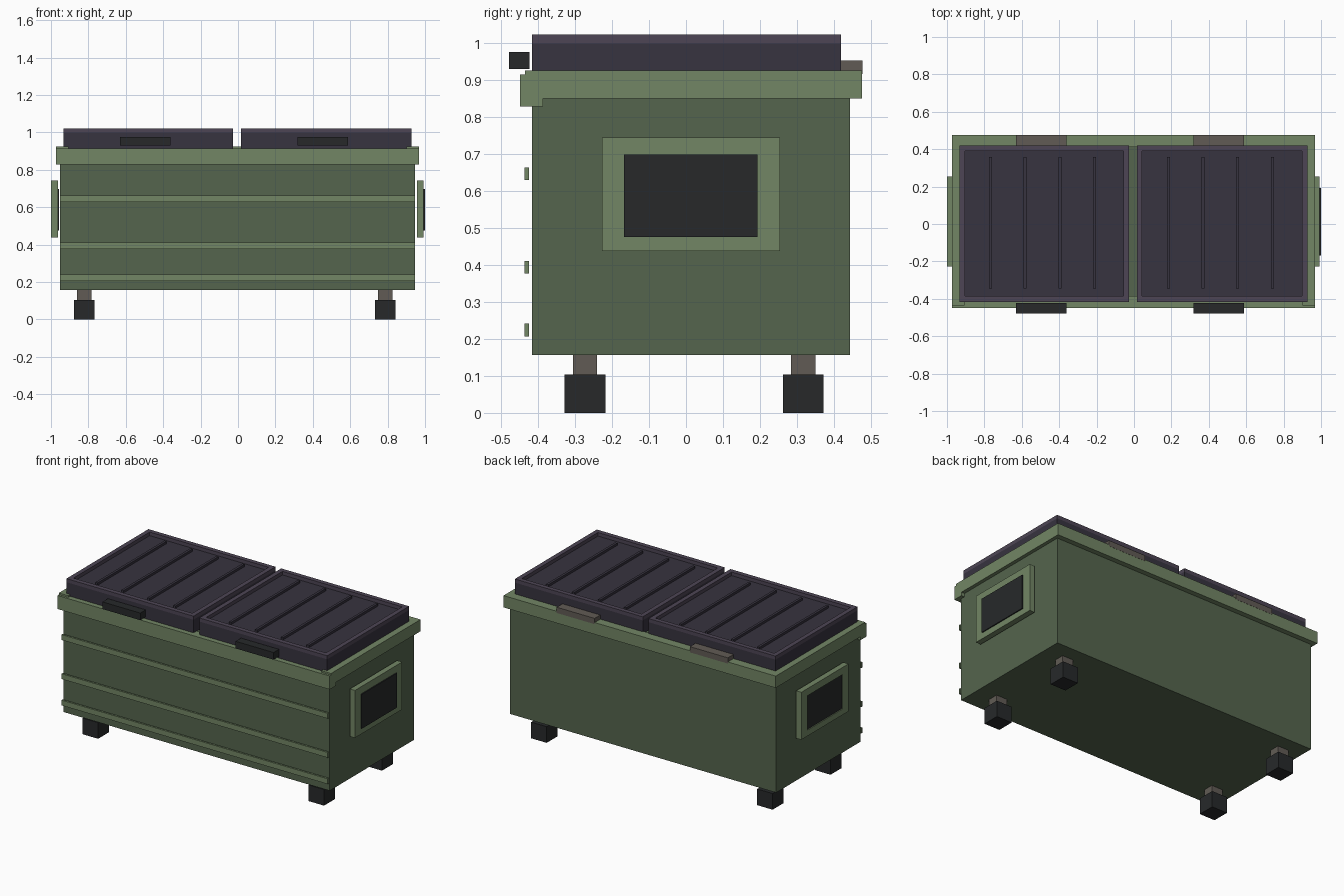
import bpy

if "Cube" in bpy.data.objects:
    bpy.data.objects.remove(bpy.data.objects["Cube"])


def material(name, r, g, b):
    m = bpy.data.materials.new(name)
    m.diffuse_color = (r, g, b, 1)
    m.use_nodes = True
    m.node_tree.nodes["Principled BSDF"].inputs["Base Color"].default_value = m.diffuse_color
    return m


GREEN = material("body_green", 0.09, 0.13, 0.075)
TRIM = material("trim_green", 0.17, 0.24, 0.13)
LID = material("lid_plastic", 0.038, 0.033, 0.05)
LID_EDGE = material("lid_edge", 0.075, 0.06, 0.09)
DARK = material("dark_rubber", 0.02, 0.022, 0.023)
STEEL = material("steel", 0.12, 0.105, 0.09)


def mesh_object(name, verts, faces, mat):
    me = bpy.data.meshes.new(name)
    me.from_pydata(verts, [], faces)
    me.materials.append(mat)
    ob = bpy.data.objects.new(name, me)
    bpy.context.collection.objects.link(ob)
    return ob


def box(name, x, y, z, mat):
    """Box from (min, max) ranges."""
    v = [(a, b, c) for c in z for b in y for a in x]
    f = [(0, 2, 3, 1), (4, 5, 7, 6), (0, 1, 5, 4),
         (2, 6, 7, 3), (0, 4, 6, 2), (1, 3, 7, 5)]
    return mesh_object(name, v, f, mat)


def frame(name, u, v, inner_u, inner_v, w, mat, along_x=False):
    """Rectangular ring in the u-v plane, extruded over range w."""
    def loop(a, b, c):
        return [(a[0], b[0], c), (a[1], b[0], c), (a[1], b[1], c), (a[0], b[1], c)]
    pts = (loop(u, v, w[0]) + loop(inner_u, inner_v, w[0])
           + loop(u, v, w[1]) + loop(inner_u, inner_v, w[1]))
    if along_x:
        pts = [(c, a, b) for a, b, c in pts]
    faces = []
    for i in range(4):
        j = (i + 1) % 4
        faces += [(i, i + 4, j + 4, j), (i + 8, j + 8, j + 12, i + 12),
                  (i, j, j + 8, i + 8), (i + 4, i + 12, j + 12, j + 4)]
    return mesh_object(name, pts, faces, mat)


# Container body and front ribs
BX = (-0.953, 0.945)
box("body", BX, (-0.416, 0.443), (0.157, 0.88), GREEN)
for i, z in enumerate((0.224, 0.394, 0.646)):
    box(f"front_rib_{i}", BX, (-0.436, -0.424), (z - 0.017, z + 0.017), TRIM)

# Top rim: front lip, back rail, side rails
RX = (-0.973, 0.968)
box("front_lip", RX, (-0.449, -0.386), (0.828, 0.915), TRIM)
box("back_rail", RX, (0.412, 0.476), (0.85, 0.926), TRIM)
box("left_rail", (-0.973, -0.905), (-0.435, 0.412), (0.85, 0.926), TRIM)
box("right_rail", (0.90, 0.968), (-0.435, 0.412), (0.85, 0.926), TRIM)

# Lifting pockets on both ends
PY, PZ = (-0.168, 0.193), (0.476, 0.698)
for side, fx, ix in (("left", (-1.0, -0.963), (-0.994, -0.957)),
                     ("right", (0.957, 0.993), (0.963, 1.0))):
    frame(f"{side}_pocket_frame", (-0.227, 0.254), (0.438, 0.744), PY, PZ, fx, TRIM, True)
    box(f"{side}_pocket_opening", ix, PY, PZ, DARK)

# Two lids with raised edge, ridges, handle and hinge
LY = (-0.416, 0.419)
for side, x0, x1, ridge_mid, grip in (("left", -0.932, -0.026, -0.489, -0.497),
                                      ("right", 0.015, 0.927, 0.462, 0.453)):
    box(f"{side}_lid", (x0, x1), LY, (0.912, 0.999), LID)
    frame(f"{side}_lid_edge", (x0, x1), LY, (x0 + 0.029, x1 - 0.029),
          (-0.386, 0.39), (0.999, 1.022), LID_EDGE)
    for i in range(4):
        x = ridge_mid + (i - 1.5) * 0.185
        box(f"{side}_lid_ridge_{i}", (x - 0.008, x + 0.008), (-0.345, 0.357), (0.995, 1.014), LID)
    gx = (grip - 0.135, grip + 0.135)
    box(f"{side}_handle", gx, (-0.478, -0.423), (0.93, 0.976), DARK)
    box(f"{side}_hinge", gx, (0.405, 0.477), (0.916, 0.953), STEEL)

# Block wheels on short stems
for sx, x in (("left", -0.823), ("right", 0.788)):
    for sy, y in (("front", -0.273), ("back", 0.317)):
        box(f"{sy}_{sx}_wheel", (x - 0.055, x + 0.055), (y - 0.055, y + 0.055), (0, 0.104), DARK)
        box(f"{sy}_{sx}_stem", (x - 0.039, x + 0.039), (y - 0.033, y + 0.033), (0.09, 0.165), STEEL)
